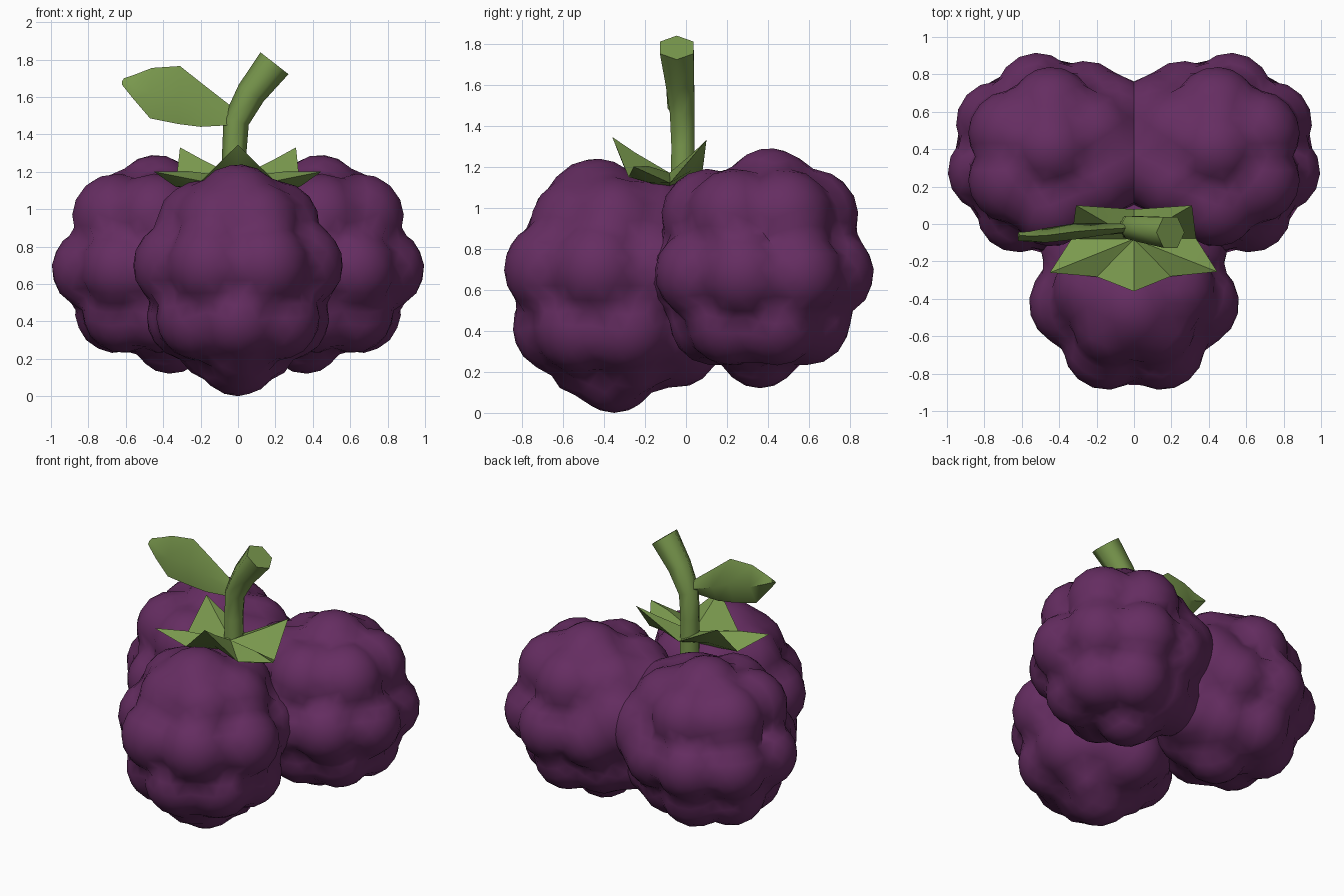
import bpy, bmesh
from math import sin, cos, radians, sqrt, pi
from mathutils import Vector

cube = bpy.data.objects.get("Cube")
if cube:
    bpy.data.objects.remove(cube, do_unlink=True)


def material(name, rgb):
    m = bpy.data.materials.new(name)
    m.use_nodes = True
    m.diffuse_color = (*rgb, 1)
    m.node_tree.nodes["Principled BSDF"].inputs["Base Color"].default_value = (*rgb, 1)
    return m


purple = material("berry purple", (0.13, 0.026, 0.12))
green = material("leaf green", (0.195, 0.32, 0.076))


def finish(name, bm, mat, angle):
    bmesh.ops.recalc_face_normals(bm, faces=bm.faces)
    mesh = bpy.data.meshes.new(name)
    bm.to_mesh(mesh)
    bm.free()
    mesh.materials.append(mat)
    ob = bpy.data.objects.new(name, mesh)
    bpy.context.collection.objects.link(ob)
    bpy.ops.object.select_all(action="DESELECT")
    ob.select_set(True)
    bpy.context.view_layer.objects.active = ob
    bpy.ops.object.shade_smooth_by_angle(angle=radians(angle))


def berry(name, centre, rings, core, mirror=1):
    """Lumpy ball: each point is pushed out to the farthest drupelet surface."""
    bumps = []
    for height, ring_radius, count, phase, size in rings:
        for i in range(count):
            a = radians(phase) + 2 * pi * i / count
            bumps.append((Vector((ring_radius * cos(a), ring_radius * sin(a), height)), size))
    bm = bmesh.new()
    bmesh.ops.create_icosphere(bm, subdivisions=4, radius=1)
    for v in bm.verts:
        d = v.co.normalized()
        reach = core
        for c, r in bumps:
            along = d.dot(c)
            q = along * along - c.length_squared + r * r
            if q > 0:
                reach = max(reach, along + sqrt(q))
        v.co = d * reach + Vector(centre)
        v.co.x *= mirror
    finish(name, bm, purple, 60)


# Three berry lobes; rings are (height, ring radius, count, phase, drupelet size)
front_rings = [
    (0.37, 0.09, 1, -90, 0.25),
    (0.3, 0.205, 6, -60, 0.23),
    (0.08, 0.335, 7, -64.3, 0.235),
    (-0.2, 0.265, 7, -90, 0.23),
    (-0.36, 0.15, 3, 30, 0.18),
    (-0.4, 0.0, 1, 0, 0.22),
    (-0.28, 0.3, 1, 90, 0.22),
]
berry("front_berry", (0, -0.35, 0.62), front_rings, 0.43)

# The last three drupelets bridge the gap between the two back lobes
back_rings = [
    (0.36, 0.05, 1, 90, 0.23),
    (0.26, 0.25, 6, 30, 0.23),
    (-0.02, 0.345, 8, -13, 0.22),
    (-0.25, 0.225, 6, 20, 0.22),
    (-0.37, 0.08, 1, 180, 0.21),
    (0.08, 0.36, 1, 150, 0.26),
    (0.2, 0.34, 1, 185, 0.25),
    (-0.2, 0.35, 1, 170, 0.23),
]
for side, sign in (("left", 1), ("right", -1)):
    berry(side + "_back_berry", (0.44, 0.36, 0.70), back_rings, 0.44, sign)


def loft(name, loops, angle):
    """Skin a list of point loops and cap both ends."""
    bm = bmesh.new()
    rows = [[bm.verts.new(p) for p in loop] for loop in loops]
    sides = len(rows[0])
    for a, b in zip(rows, rows[1:]):
        for k in range(sides):
            n = (k + 1) % sides
            bm.faces.new((a[k], a[n], b[n], b[k]))
    bm.faces.new(rows[0])
    bm.faces.new(rows[-1])
    finish(name, bm, green, angle)


# Stem: six-sided tube that bends sideways and flares at the cut tip
path = [(-0.02, -0.015, 1.0, 0.07), (-0.02, -0.015, 1.3, 0.065),
        (-0.01, -0.018, 1.47, 0.07), (0.07, -0.03, 1.62, 0.08),
        (0.195, -0.045, 1.78, 0.095)]
points = [Vector(p[:3]) for p in path]
loops = []
for i, p in enumerate(points):
    t = (points[min(i + 1, len(points) - 1)] - points[max(i - 1, 0)]).normalized()
    v = Vector((0, 1, 0))
    u = v.cross(t).normalized()
    loops.append([p + (u * cos(pi * k / 3) + v * sin(pi * k / 3)) * path[i][3]
                  for k in range(6)])
loft("stem", loops, 62)

# Leaf: upright blade, thick along its midrib; stations are (x, low z, high z, y)
stations = [(-0.02, 1.45, 1.53, -0.02), (-0.2, 1.44, 1.67, -0.03),
            (-0.32, 1.455, 1.765, -0.04), (-0.47, 1.485, 1.755, -0.06),
            (-0.56, 1.59, 1.72, -0.065), (-0.62, 1.665, 1.70, -0.06)]
loops = []
for x, low, high, y in stations:
    mid = (low + high) / 2
    thick = 0.012 + 0.1 * (high - low)
    loops.append([(x + 0.01, y, high), (x, y - thick, mid),
                  (x, y - 0.03, low), (x, y + thick, mid)])
loft("leaf", loops, 50)

# Calyx: one five-pointed star of ridged, upturned sepals around the stem
hub = Vector((0, -0.08, 1.17))
tips = [Vector(t) for t in ((0, -0.36, 1.345), (0.445, -0.255, 1.2), (0.31, 0.1, 1.33),
                            (-0.31, 0.1, 1.33), (-0.45, -0.26, 1.2))]
bm = bmesh.new()
notches = []
for a, b, z in zip(tips, tips[1:] + tips[:1], (1.15, 1.12, 1.16, 1.12, 1.15)):
    p = hub + ((a + b) / 2 - hub) * 0.88
    p.z = z
    notches.append(bm.verts.new(p))
top_hub = bm.verts.new(hub)
low_hub = bm.verts.new(hub - Vector((0, 0, 0.08)))
for i, t in enumerate(tips):
    tip = bm.verts.new(t)
    rib_point = hub.lerp(t, 0.6)
    rib_point.z = hub.z + (t.z - hub.z) * 0.45 + 0.02
    for centre, drop in ((top_hub, 0), (low_hub, 0.08)):
        rib = bm.verts.new(rib_point - Vector((0, 0, drop)))
        ring = (centre, notches[i - 1], tip, notches[i])
        for a, b in zip(ring, ring[1:] + ring[:1]):
            bm.faces.new((a, b, rib))
finish("calyx", bm, green, 35)
